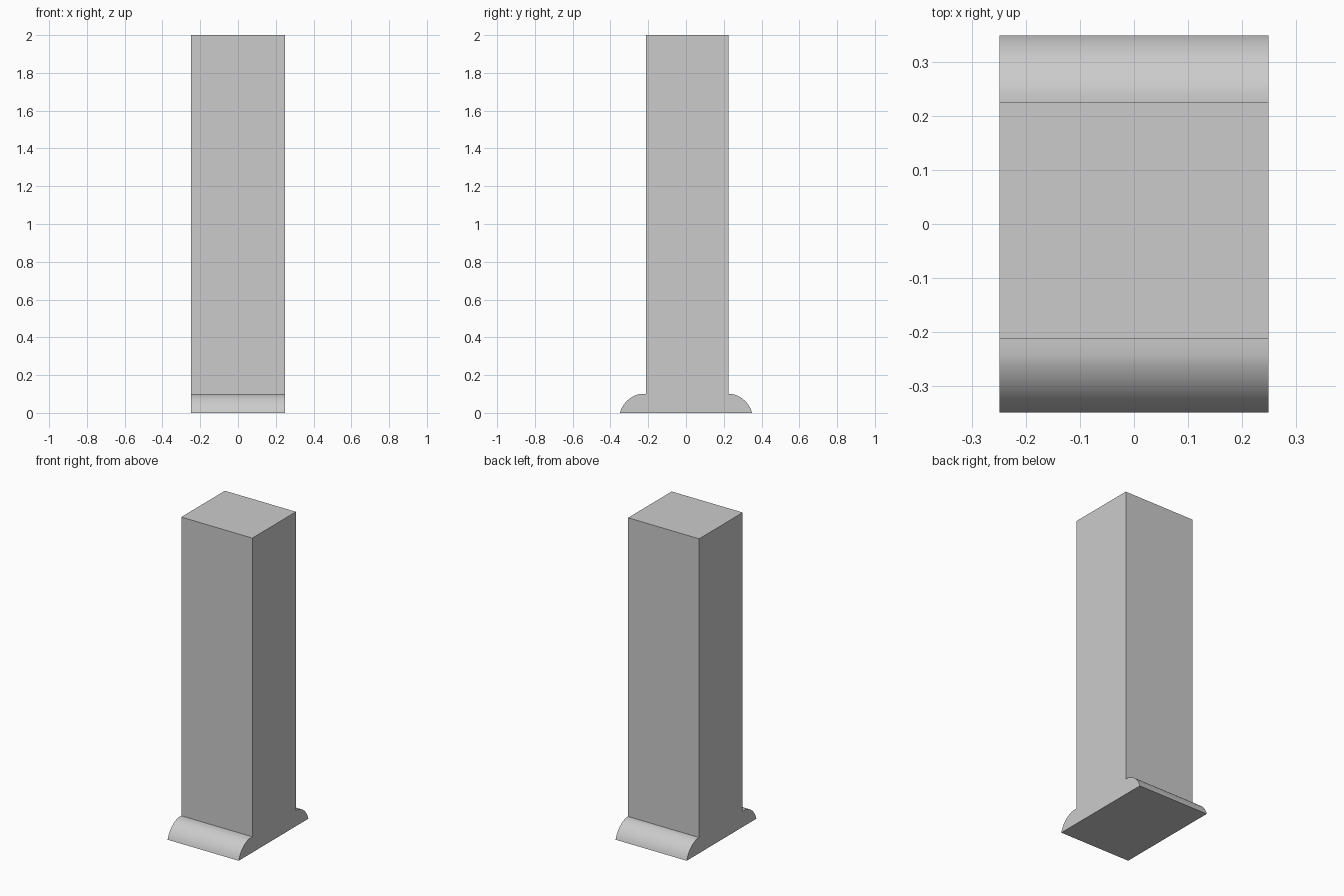
import bpy, math

if "Cube" in bpy.data.objects:
    bpy.data.objects.remove(bpy.data.objects["Cube"])

HALF_X = 0.25


def extrude_profile(name, pts):
    """Solid made by sweeping a y-z outline along x."""
    n = len(pts)
    verts = [(x, y, z) for x in (HALF_X, -HALF_X) for y, z in pts]
    faces = [tuple(range(n)), tuple(range(2 * n - 1, n - 1, -1))]
    faces += [(i, n + i, n + (i + 1) % n, (i + 1) % n) for i in range(n)]
    mesh = bpy.data.meshes.new(name)
    mesh.from_pydata(verts, [], faces)
    obj = bpy.data.objects.new(name, mesh)
    bpy.context.collection.objects.link(obj)
    bpy.ops.object.select_all(action='DESELECT')
    obj.select_set(True)
    bpy.context.view_layer.objects.active = obj
    bpy.ops.object.shade_smooth_by_angle(angle=math.radians(30))
    return obj


# Rounded shoulder of the foot: shallow arc from the floor up to the ledge
START, END, R, STEPS = (0.35, 0.0), (0.245, 0.1), 0.14, 10
dy, dz = END[0] - START[0], END[1] - START[1]
chord = math.hypot(dy, dz)
h = math.sqrt(R * R - chord * chord / 4)
cy = (START[0] + END[0]) / 2 - dz / chord * h
cz = (START[1] + END[1]) / 2 + dy / chord * h
a0 = math.atan2(START[1] - cz, START[0] - cy)
a1 = math.atan2(END[1] - cz, END[0] - cy)
arc = [(cy + R * math.cos(a0 + (a1 - a0) * i / STEPS),
        cz + R * math.sin(a0 + (a1 - a0) * i / STEPS)) for i in range(STEPS + 1)]

# Pillar and flared feet share flush ends, so they are one continuous outline
outline = arc + [(0.225, 0.1), (0.225, 2.0), (-0.213, 2.0), (-0.213, 0.1)]
outline += [(-y, z) for y, z in reversed(arc)]
extrude_profile("footed_pillar", outline)
